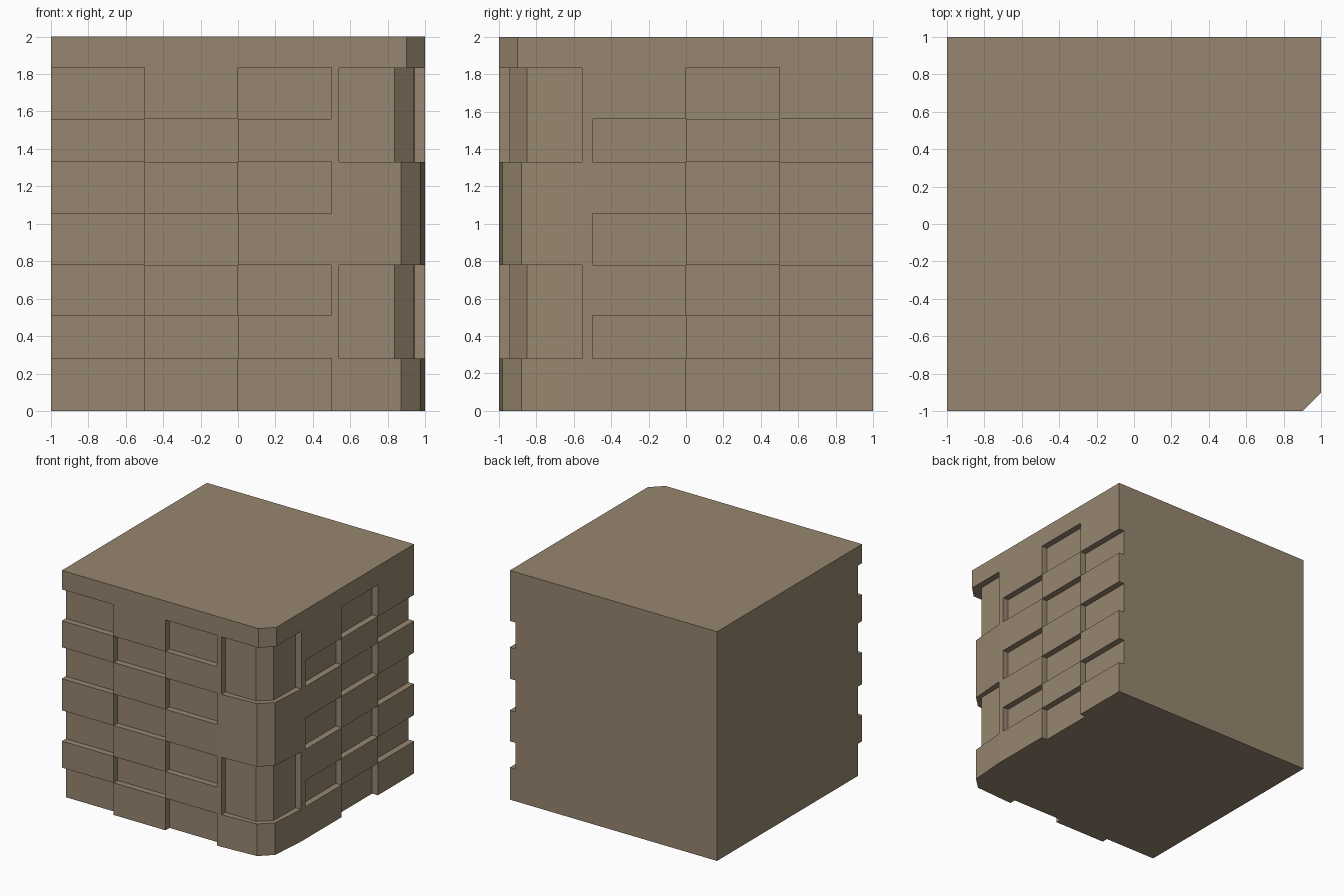
import bpy, bmesh

if "Cube" in bpy.data.objects:
    bpy.data.objects.remove(bpy.data.objects["Cube"])

D = 0.055          # depth of the brick recesses
GAP = 0.0005       # keeps diagonal neighbours from sharing an edge
ROWS = [-0.2, 0.28, 0.51, 0.78, 1.055, 1.33, 1.56, 1.835]


def prism(bm, outline, z0, z1):
    """Extrude an anticlockwise xy outline from z0 to z1."""
    lo = [bm.verts.new((x, y, z0)) for x, y in outline]
    hi = [bm.verts.new((x, y, z1)) for x, y in outline]
    bm.faces.new(lo[::-1])
    bm.faces.new(hi)
    n = len(outline)
    for i in range(n):
        j = (i + 1) % n
        bm.faces.new((lo[i], lo[j], hi[j], hi[i]))


def make(name, prisms):
    bm = bmesh.new()
    for outline, z0, z1 in prisms:
        prism(bm, outline, z0, z1)
    bmesh.ops.recalc_face_normals(bm, faces=bm.faces)
    me = bpy.data.meshes.new(name)
    bm.to_mesh(me)
    bm.free()
    ob = bpy.data.objects.new(name, me)
    bpy.context.collection.objects.link(ob)
    return ob


def carve(target, name, prisms):
    """Cut the prisms out of the target and discard the cutter."""
    cutter = make(name, prisms)
    cutter.hide_render = True
    mod = target.modifiers.new(name, 'BOOLEAN')
    mod.operation, mod.solver, mod.object = 'DIFFERENCE', 'EXACT', cutter
    bpy.context.view_layer.objects.active = target
    bpy.ops.object.modifier_apply(modifier=mod.name)
    bpy.data.objects.remove(cutter)


def rect(x0, y0, x1, y1):
    return [(x0, y0), (x1, y0), (x1, y1), (x0, y1)]


# solid block with one bevelled corner
block = make("brick_corner_block",
             [([(-1, -1), (0.9, -1), (1, -0.9), (1, 1), (-1, 1)], 0, 2)])

# corner stones: slightly tapered faces, then two deeper recessed stones
taper = [(0.54, -1.2), (1.2, -1.2), (1.2, -0.555), (1, -0.555),
         (0.975, -0.88), (0.87, -0.98), (0.54, -1)]
recess = [(0.54, -1.2), (1.2, -1.2), (1.2, -0.56), (0.945, -0.555),
          (0.94, -0.85), (0.835, -0.945), (0.54, -0.945)]
carve(block, "corner_taper", [(taper, -0.2, 1.33)])
carve(block, "corner_recess", [(recess, 0.28, 0.78), (recess, 1.33, 1.833)])

# checkerboard of recessed bricks on the front and right faces
front, right = [], []
front_cols = [-1.2, -0.5, 0, 0.5]
right_cols = [-0.5, 0, 0.5, 1.2]
for r in range(7):
    z0, z1 = ROWS[r] + GAP, ROWS[r + 1] - GAP
    for c in range(3):
        if (r + c) % 2 == 0:
            a, b = front_cols[c] + GAP, front_cols[c + 1] - GAP
            front.append((rect(a, -1.2, b, -1 + D), z0, z1))
        else:
            a, b = right_cols[c] + GAP, right_cols[c + 1] - GAP
            right.append((rect(1 - D, a, 1.2, b), z0, z1))
carve(block, "front_bricks", front)
carve(block, "right_bricks", right)

# stone colour
mat = bpy.data.materials.new("tan_stone")
mat.diffuse_color = (0.31, 0.24, 0.16, 1)
mat.use_nodes = True
mat.node_tree.nodes["Principled BSDF"].inputs["Base Color"].default_value = mat.diffuse_color
block.data.materials.clear()
block.data.materials.append(mat)
for p in block.data.polygons:
    p.material_index = 0
